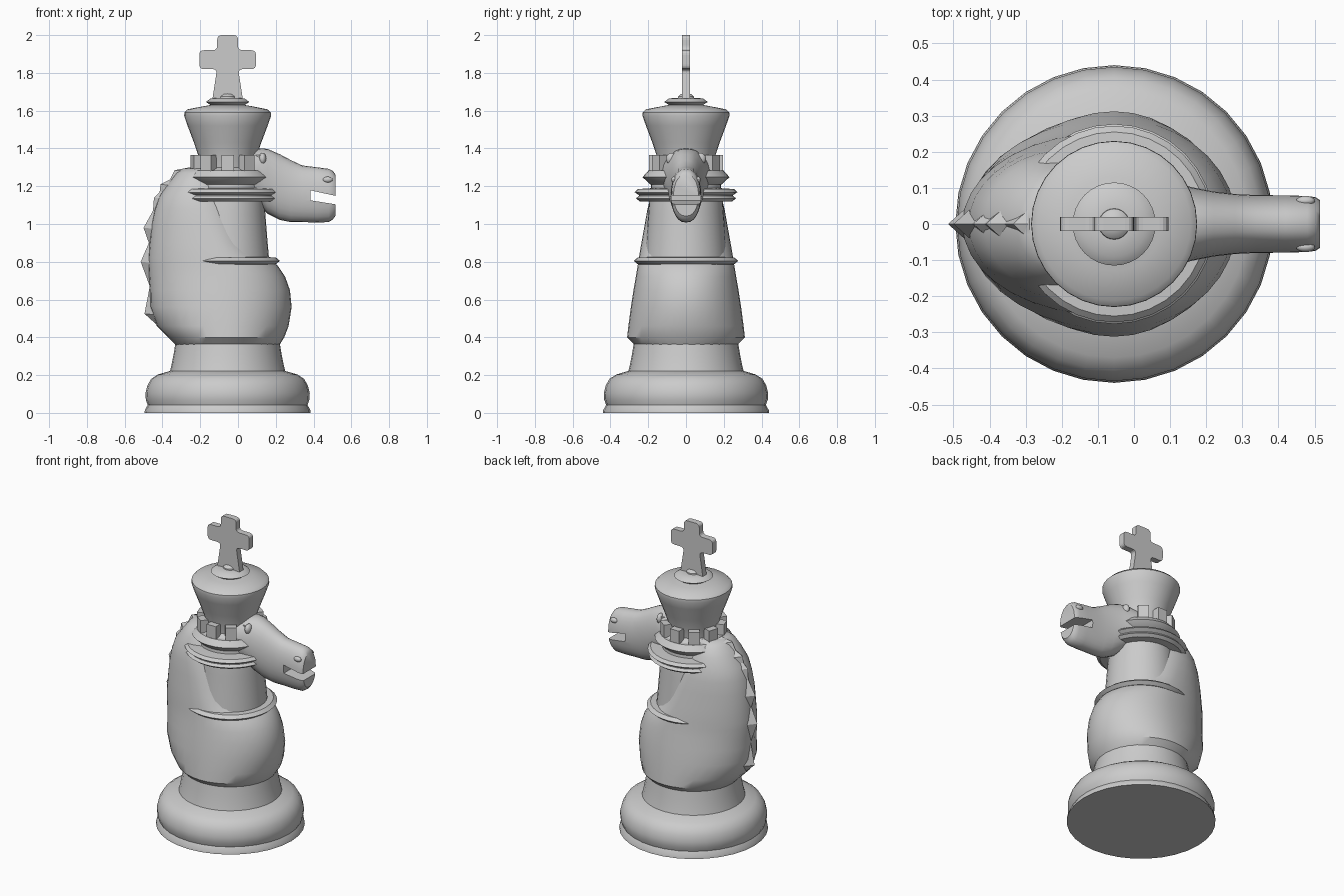
import bpy, bmesh
from math import sin, cos, pi, radians
from mathutils import Vector, Matrix

if "Cube" in bpy.data.objects:
    bpy.data.objects.remove(bpy.data.objects["Cube"])

CX = -0.055  # axis of the turned parts


def finish(name, bm, smooth=True, angle=35):
    bmesh.ops.recalc_face_normals(bm, faces=bm.faces)
    me = bpy.data.meshes.new(name)
    bm.to_mesh(me)
    bm.free()
    ob = bpy.data.objects.new(name, me)
    bpy.context.collection.objects.link(ob)
    bpy.ops.object.select_all(action='DESELECT')
    ob.select_set(True)
    bpy.context.view_layer.objects.active = ob
    if smooth:
        bpy.ops.object.shade_smooth_by_angle(angle=radians(angle))
    return ob


def loft(name, rings, smooth=True, angle=35):
    bm = bmesh.new()
    vs = [[bm.verts.new(p) for p in r] for r in rings]
    n = len(vs[0])
    for a, b in zip(vs, vs[1:]):
        for i in range(n):
            j = (i + 1) % n
            bm.faces.new((a[i], a[j], b[j], b[i]))
    bm.faces.new(vs[0])
    bm.faces.new(vs[-1])
    return finish(name, bm, smooth, angle)


def lathe(name, profile, n=32, angle=35):
    return loft(name, [[(CX + r * cos(2 * pi * i / n), r * sin(2 * pi * i / n), z)
                        for i in range(n)] for r, z in profile], True, angle)


def prism(name, pts, half):
    # outline in x-z, extruded along y
    return loft(name, [[(x, y, z) for x, z in pts] for y in (-half, half)], False)


# turned base
lathe("base", [(.44, 0), (.438, .015), (.423, .042), (.433, .07), (.435, .105), (.425, .145),
               (.405, .18), (.37, .203), (.305, .222), (.298, .25), (.286, .31), (.277, .365)])

# column, collars and crown
lathe("column", [(.225, .75), (.212, .9), (.2, 1.05), (.193, 1.15), (.185, 1.2), (.185, 1.28),
                 (.14, 1.30), (.14, 1.36)])
lathe("waist_ring", [(.2, .785), (.255, .787), (.277, .805), (.255, .823), (.2, .825)])
lathe("double_collar", [(.18, 1.118), (.245, 1.12), (.265, 1.135), (.25, 1.149), (.25, 1.153),
                        (.272, 1.168), (.255, 1.185), (.18, 1.19)])
lathe("upper_collar", [(.17, 1.205), (.19, 1.21), (.23, 1.248), (.2, 1.282), (.13, 1.285)])
lathe("crown", [(.14, 1.27), (.148, 1.34), (.178, 1.43), (.212, 1.52), (.23, 1.572), (.229, 1.59),
                (.212, 1.607), (.13, 1.623), (.09, 1.63), (.115, 1.646), (.09, 1.665), (.04, 1.668)])
lathe("finial_dome", [(.045, 1.65), (.042, 1.675), (.028, 1.688), (.008, 1.692)], 24)

# battlements
bm = bmesh.new()
for k in range(10):
    m = (Matrix.Translation((CX, 0, 0)) @ Matrix.Rotation(pi / 2 + k * pi / 5, 4, 'Z')
         @ Matrix.Translation((.172, 0, 1.322)) @ Matrix.Diagonal((.05, .066, .084, 1)))
    bmesh.ops.create_cube(bm, size=1, matrix=m)
finish("battlements", bm, False)

# cross with rounded corners
half = [(.08, 1.665), (.056, 1.82), (.15, 1.82), (.15, 1.92), (.055, 1.92), (.055, 2.0)]
outline = half + [(-x, z) for x, z in reversed(half)]
pts = []
for i, p in enumerate(outline):
    p, a, b = Vector(p), Vector(outline[i - 1]), Vector(outline[(i + 1) % len(outline)])
    if p.y < 1.7:
        pts.append(p)
        continue
    s, e = p + (a - p).normalized() * .025, p + (b - p).normalized() * .025
    for t in (0, .25, .5, .75, 1):
        pts.append(s * (1 - t) ** 2 + p * 2 * t * (1 - t) + e * t * t)
prism("cross", [(p.x + CX, p.y) for p in pts], .02)

# horse chest and neck: z, back x, widest x, front x, half width
body = [(.36, -.33, CX, .22, .272), (.4, -.37, CX, .245, .312), (.46, -.43, CX, .268, .305),
        (.56, -.465, CX, .284, .292), (.65, -.467, CX, .275, .278), (.72, -.472, -.06, .25, .266),
        (.78, -.475, -.07, .21, .256), (.82, -.475, -.09, .15, .25), (.9, -.468, -.12, .08, .236),
        (1.0, -.458, -.16, .05, .218), (1.08, -.44, -.19, .02, .204), (1.15, -.415, -.215, 0, .185),
        (1.22, -.365, -.22, -.05, .155), (1.27, -.325, -.22, -.08, .125), (1.295, -.29, -.2, -.1, .09)]
N = 36
rings = []
for z, xb, xm, xf, w in body:
    ring = []
    for i in range(N):
        a = 2 * pi * i / N
        ring.append((xm + cos(a) * (xf - xm if cos(a) > 0 else xm - xb), w * sin(a), z))
    rings.append(ring)
loft("horse_body", rings)

# jagged mane ridge: ridge x, z
mane = [(-.34, .385), (-.495, .525), (-.467, .67), (-.515, .8), (-.472, .9), (-.5, .98), (-.45, 1.07),
        (-.445, 1.14), (-.415, 1.17), (-.41, 1.21), (-.36, 1.235), (-.335, 1.285), (-.255, 1.3)]
loft("mane", [[(x, 0, z), (min(x + .1, -.24), .09, z - .01), (min(x + .1, -.24), -.09, z - .01)]
              for x, z in mane], False)

# horse head: x, bottom z, top z, half width
head = [(.03, 1.13, 1.38, .14), (.11, 1.10, 1.40, .118), (.155, 1.055, 1.398, .103),
        (.22, 1.022, 1.37, .09), (.28, 1.01, 1.338, .083), (.34, 1.01, 1.31, .08),
        (.42, 1.008, 1.30, .08), (.48, 1.01, 1.292, .078), (.503, 1.025, 1.28, .074),
        (.515, 1.042, 1.262, .066)]
M = 28
rings = []
for x, lo, hi, w in head:
    ring = []
    for i in range(M):
        c, s = cos(2 * pi * i / M), sin(2 * pi * i / M)
        y = w * (1 if c > 0 else -1) * abs(c) ** .85
        ring.append((x, y, (lo + hi) / 2 + (hi - lo) / 2 * s))
    rings.append(ring)
horse_head = loft("horse_head", rings)
cutter = prism("mouth_cutter", [(.385, 1.178), (.53, 1.146), (.53, 1.102), (.385, 1.125)], .2)
cutter.hide_render = True
mod = horse_head.modifiers.new("mouth", 'BOOLEAN')
mod.operation, mod.object, mod.solver = 'DIFFERENCE', cutter, 'EXACT'
bpy.context.view_layer.objects.active = horse_head
bpy.ops.object.modifier_apply(modifier="mouth")
bpy.data.objects.remove(cutter)

# nostrils, eyes and ears, mirrored across y
for name, loc, scale in (("nostrils", (.475, .064, 1.235), (.026, .014, .016)),
                         ("eyes", (.13, .076, 1.345), (.02, .03, .032))):
    bm = bmesh.new()
    for s in (1, -1):
        m = Matrix.Translation((loc[0], s * loc[1], loc[2])) @ Matrix.Diagonal((*scale, 1))
        bmesh.ops.create_uvsphere(bm, u_segments=16, v_segments=8, radius=1, matrix=m)
    finish(name, bm)
